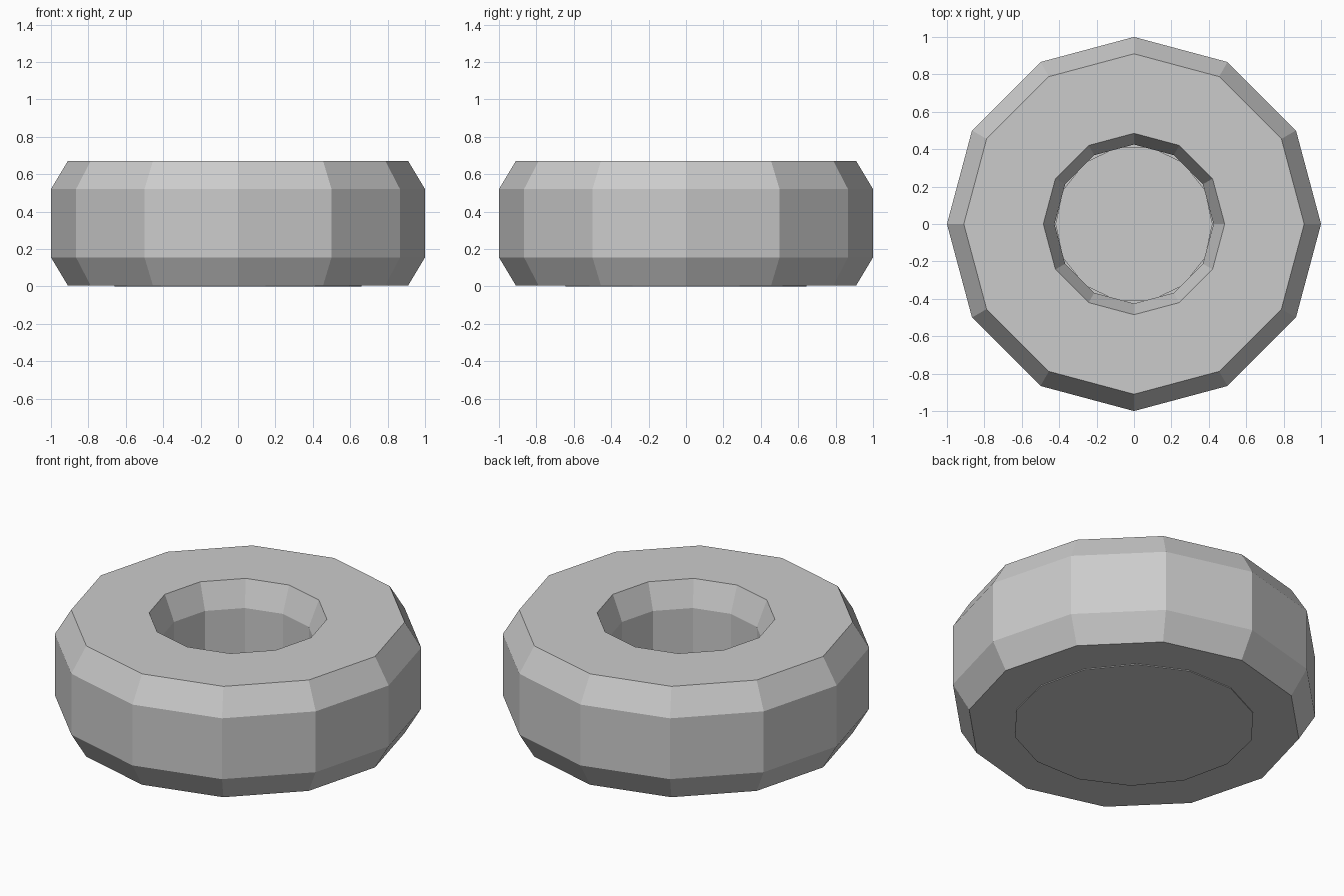
import bpy
import bmesh
from math import cos, sin, pi

cube = bpy.data.objects.get("Cube")
if cube:
    bpy.data.objects.remove(cube, do_unlink=True)

grey = bpy.data.materials.new("light_grey")
grey.use_nodes = True
colour = (0.6, 0.6, 0.6, 1)
grey.diffuse_color = colour
grey.node_tree.nodes["Principled BSDF"].inputs["Base Color"].default_value = colour


def lathe(name, profile, sides, closed):
    """Spin (radius, z) points around z; closed joins last to first, otherwise ends are capped."""
    bm = bmesh.new()
    rings = [[bm.verts.new((r * cos(2 * pi * i / sides), r * sin(2 * pi * i / sides), z))
              for i in range(sides)] for r, z in profile]
    pairs = list(zip(rings, rings[1:]))
    if closed:
        pairs.append((rings[-1], rings[0]))
    else:
        bm.faces.new(rings[0])
        bm.faces.new(rings[-1])
    for a, b in pairs:
        for i in range(sides):
            j = (i + 1) % sides
            bm.faces.new((a[i], a[j], b[j], b[i]))
    bmesh.ops.recalc_face_normals(bm, faces=bm.faces)
    mesh = bpy.data.meshes.new(name)
    bm.to_mesh(mesh)
    bm.free()
    mesh.materials.append(grey)
    obj = bpy.data.objects.new(name, mesh)
    bpy.context.collection.objects.link(obj)
    return obj


# Chunky ring with bevelled inner and outer rims
lathe("ring", [(0.91, 0.005), (1.0, 0.155), (1.0, 0.52), (0.91, 0.67),
               (0.485, 0.67), (0.425, 0.52), (0.425, 0.155), (0.485, 0.005)], 12, True)

# Thin plate closing the underside, with a small raised centre
lathe("floor_plate", [(0.66, 0.0), (0.66, 0.015), (0.42, 0.015), (0.42, 0.03)], 14, False)
